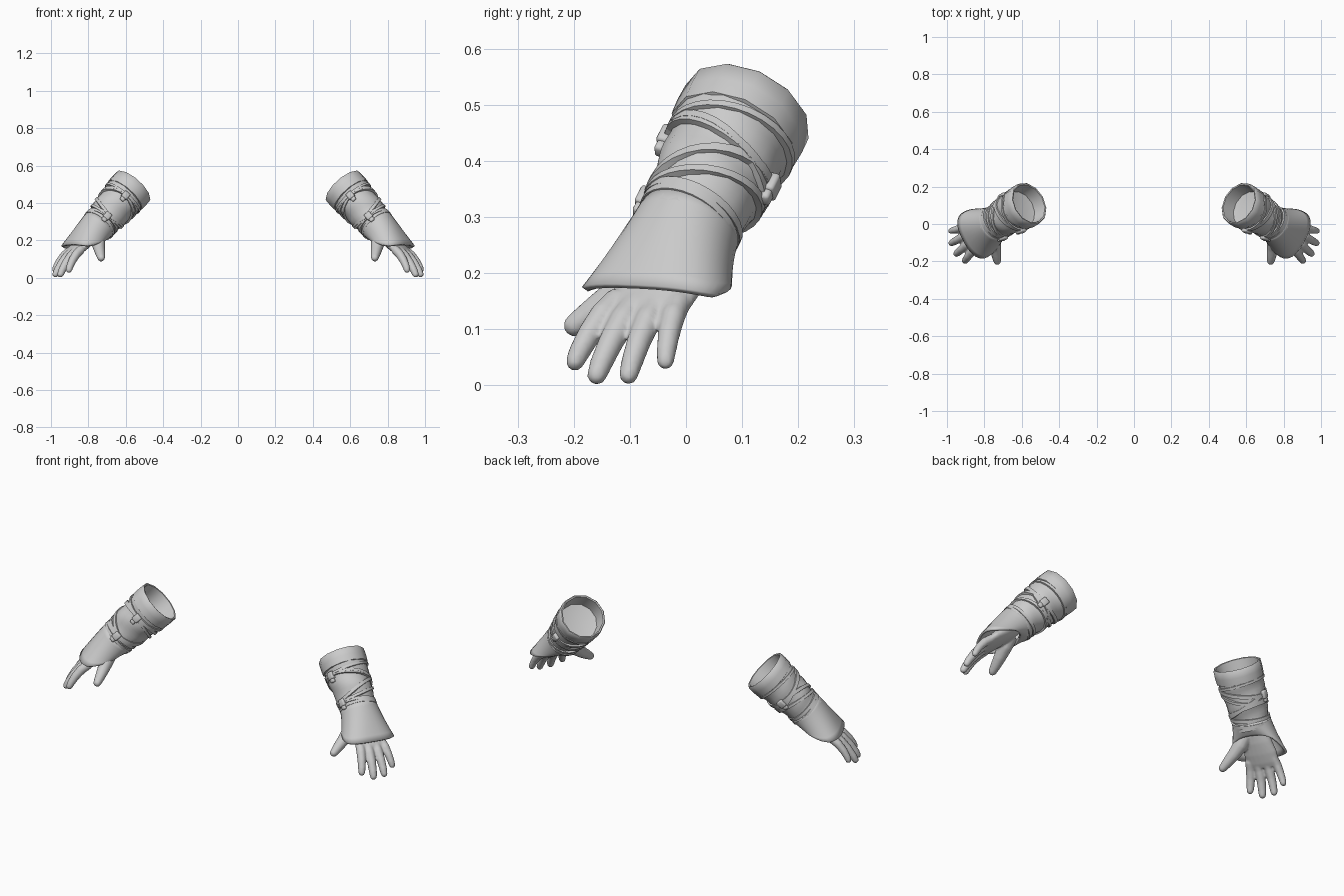
import bpy, bmesh
from math import sin, cos, pi, tau
from mathutils import Vector, Matrix

if "Cube" in bpy.data.objects:
    bpy.data.objects.remove(bpy.data.objects["Cube"])

# Arm frame: u = across the hand, w = back of hand, t = along the arm to the fingertips
ORIGIN = Vector((0.56, 0.11, 0.49))
D = Vector((0.62, -0.36, -0.70)).normalized()
U = Vector((0.46, 0.88, -0.04))
U = (U - D * U.dot(D)).normalized()
W = D.cross(U)


def world(u, w, t):
    return ORIGIN + U * u + W * w + D * t


def interp(table, x):
    for (a, ra), (b, rb) in zip(table, table[1:]):
        if x <= b:
            return ra + (rb - ra) * max(0, (x - a) / (b - a))
    return table[-1][1]


def arm_radius(t):
    return interp([(0, .114), (.07, .113), (.12, .107), (.2, .101), (.27, .089), (.34, .090)], t)


def loft(bm, rings, caps=True, wrap=False):
    vs = [[bm.verts.new(world(*p)) for p in ring] for ring in rings]
    n = len(rings[0])
    pairs = list(zip(vs, vs[1:])) + ([(vs[-1], vs[0])] if wrap else [])
    for a, b in pairs:
        for i in range(n):
            j = (i + 1) % n
            bm.faces.new((a[i], a[j], b[j], b[i]))
    if caps and not wrap:
        bm.faces.new(vs[0])
        bm.faces.new(vs[-1])


def finish(bm, name, mods=(), angle=40):
    bmesh.ops.recalc_face_normals(bm, faces=bm.faces)
    me = bpy.data.meshes.new(name)
    bm.to_mesh(me)
    bm.free()
    ob = bpy.data.objects.new(name, me)
    bpy.context.collection.objects.link(ob)
    bpy.ops.object.select_all(action='DESELECT')
    ob.select_set(True)
    bpy.context.view_layer.objects.active = ob
    bpy.ops.object.shade_smooth_by_angle(angle=angle * pi / 180)
    for kind, props in list(mods) + [('MIRROR', {})]:
        m = ob.modifiers.new(kind.title(), kind)
        for k, v in props.items():
            setattr(m, k, v)
    return ob


def circle(r, t, n, fold=0):
    return [((r + fold * sin(2 * a + t * 55)) * cos(a), (r + fold * sin(2 * a + t * 55)) * sin(a), t)
            for a in (tau * i / n for i in range(n))]


def tube(bm, path, n=12):
    """Round limb through (u, w, t, radius) points with a rounded tip."""
    pts = [Vector(p[:3]) for p in path]
    rad = [p[3] for p in path]
    end = (pts[-1] - pts[-2]).normalized()
    tip, r = pts[-1], rad[-1]
    for f in (.5, .85, .98):
        pts.append(tip + end * r * f)
        rad.append(r * (1 - f * f) ** .5)
    rings = []
    for i, p in enumerate(pts):
        d = (pts[min(i + 1, len(pts) - 1)] - pts[max(i - 1, 0)]).normalized()
        x = d.cross(Vector((0, 1, 0))).normalized()
        y = x.cross(d)
        rings.append([p + (x * cos(a) + y * sin(a)) * rad[i] for a in (tau * k / n for k in range(n))])
    loft(bm, rings)


# Sleeve with soft diagonal folds, from below the collar to the wrist
bm = bmesh.new()
loft(bm, [circle(arm_radius(t), t, 18, .003) for t in (.05 + .015 * i for i in range(19))], caps=False)
finish(bm, "sleeve")

# Collar: thick faceted rim with a deep hollow inside
bm = bmesh.new()
profile = [(.108, .078), (.119, .074), (.121, .04), (.120, .004), (.116, 0), (.109, .002),
           (.102, .06), (.088, .15), (.070, .23), (.03, .26)]
loft(bm, [circle(r, t, 12) for r, t in profile])
finish(bm, "collar", angle=50)


# Wrapped straps: (middle t, tilt, phase, half width)
def strap(bm, t0, tilt, phase, half):
    rings = []
    for i in range(28):
        a = tau * i / 28
        t = t0 + tilt * cos(a - phase)
        r = arm_radius(t)
        sect = [(-half, -.006), (-half * .8, .007), (half * .8, .007), (half, -.006)]
        rings.append([((r + h) * cos(a), (r + h) * sin(a), t + s) for s, h in sect])
    loft(bm, rings, wrap=True)


bm = bmesh.new()
for s in [(.092, .012, 2.6, .008), (.135, .032, 0, .011), (.150, .040, -.6, .009),
          (.208, .045, pi, .011), (.228, .030, 2.4, .009),
          (.272, .012, .3, .010), (.294, .010, -.4, .009)]:
    strap(bm, *s)
finish(bm, "straps")

# Strap knots
bm = bmesh.new()
for u, w, t in [(-.108, .034, .112), (-.092, .029, .263), (.108, -.022, .165)]:
    out = (U * u + W * w).normalized()
    for off, size in [(0, (.024, .036, .040)), (.026, (.018, .026, .024))]:
        rot = Matrix((out, D.cross(out), D)).transposed().to_4x4()
        m = Matrix.Translation(world(u, w, t + off)) @ rot @ Matrix.Diagonal((*size, 1))
        bmesh.ops.create_cube(bm, size=1, matrix=m)
bmesh.ops.bevel(bm, geom=bm.edges[:], offset=.006, segments=2, affect='EDGES', profile=.5)
finish(bm, "knots", angle=60)

# Flared cuff: long over the back of the hand, cut away at the palm
bm = bmesh.new()
rings = []
for k in range(8):
    s = k / 7
    ring = []
    for i in range(32):
        a = tau * i / 32
        c, h = cos(a), sin(a)
        hem = .462 + .045 * h ** .7 if h > 0 else .462 - .115 * (-h) ** 1.2
        t = .285 + s * (hem - .285)
        f = s ** 1.3
        flat = .056 if h > 0 else .062
        cu = (abs(c) ** (1 - .25 * f)) * (1 if c > 0 else -1)
        ring.append((cu * (.088 + .044 * f), h * (.088 + (flat - .088) * f), t))
    rings.append(ring)
loft(bm, rings, caps=False)
finish(bm, "cuff", [('SOLIDIFY', {'thickness': .012, 'offset': 0})], angle=50)

# Hand: palm, fingers and thumb fused into one smooth skin
bm = bmesh.new()
palm = [(.28, .055, .045, 0), (.34, .058, .042, -.004), (.40, .074, .038, -.004),
        (.46, .084, .033, 0), (.51, .082, .026, .004), (.535, .072, .018, .005)]
loft(bm, [[(.004 + a * cos(q), w + b * sin(q), t) for q in (tau * i / 20 for i in range(20))]
          for t, a, b, w in palm])
# fingers: base u, tip u, tip t, radius
for u0, u1, t1, r in [(-.060, -.094, .640, .023), (-.020, -.037, .672, .024),
                      (.022, .026, .668, .023), (.062, .085, .628, .021)]:
    t0 = .49
    tube(bm, [(u0 + (u1 - u0) * f, w, t0 + (t1 - t0) * f, r * g)
              for f, w, g in [(0, .004, 1.05), (.3, .010, 1.05), (.6, .006, .95), (.85, -.003, .85), (.97, -.010, .75)]])
tube(bm, [(-.035, -.020, .35, .036), (-.072, -.036, .395, .038), (-.115, -.054, .435, .031),
          (-.150, -.065, .463, .026), (-.176, -.073, .484, .021)])
finish(bm, "hand", [('REMESH', {'mode': 'VOXEL', 'voxel_size': .0055, 'use_smooth_shade': True}),
                    ('SMOOTH', {'factor': .5, 'iterations': 4})])
